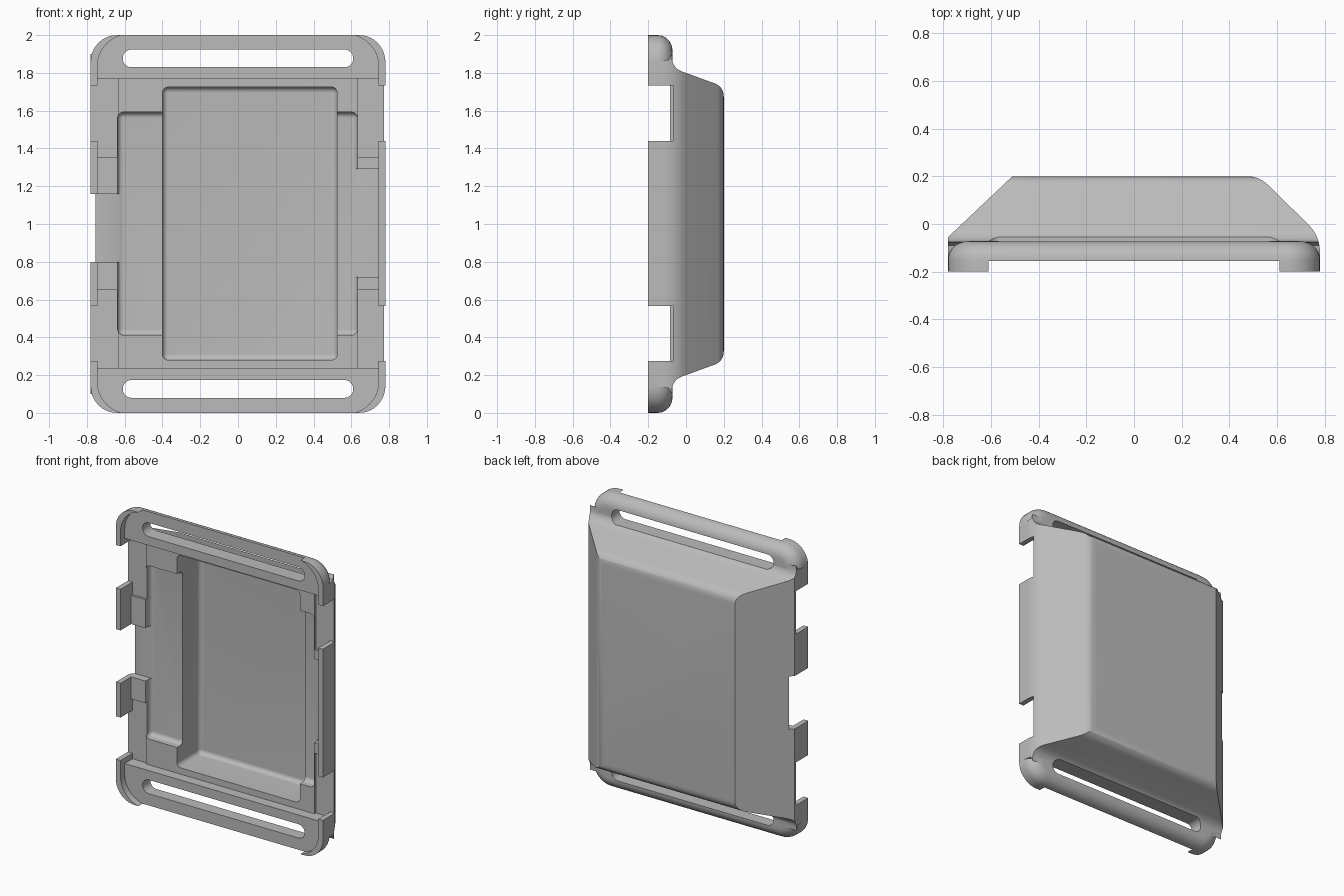
import bpy, bmesh, math
from mathutils import Vector

cube = bpy.data.objects.get("Cube")
if cube:
    bpy.data.objects.remove(cube, do_unlink=True)

grey = bpy.data.materials.new("light_grey")
grey.use_nodes = True
grey.diffuse_color = (0.5, 0.5, 0.5, 1)
grey.node_tree.nodes["Principled BSDF"].inputs["Base Color"].default_value = (0.5, 0.5, 0.5, 1)


def loft(name, rings):
    """Closed solid skinned through rings of equal point count."""
    bm = bmesh.new()
    loops = [[bm.verts.new(p) for p in ring] for ring in rings]
    n = len(loops[0])
    for a, b in zip(loops, loops[1:]):
        for i in range(n):
            j = (i + 1) % n
            bm.faces.new((a[i], a[j], b[j], b[i]))
    bm.faces.new(loops[0])
    bm.faces.new(loops[-1])
    bmesh.ops.recalc_face_normals(bm, faces=bm.faces)
    mesh = bpy.data.meshes.new(name)
    bm.to_mesh(mesh)
    bm.free()
    mesh.materials.append(grey)
    obj = bpy.data.objects.new(name, mesh)
    bpy.context.collection.objects.link(obj)
    return obj


def rounded_path(points, steps=8):
    """Each point is (u, v, d), d being the length trimmed off its corner."""
    out = []
    for i, (u, v, d) in enumerate(points):
        p = Vector((u, v))
        if not d:
            out.append(p)
            continue
        before = Vector(points[i - 1][:2])
        after = Vector(points[(i + 1) % len(points)][:2])
        a = p + (before - p).normalized() * d
        b = p + (after - p).normalized() * d
        for k in range(steps + 1):
            t = k / steps
            out.append(a * (1 - t) ** 2 + p * 2 * t * (1 - t) + b * t * t)
    return out


def rounded_rect(x0, x1, z0, z1, r, y, steps=10):
    ring = []
    corners = [(x1 - r, z1 - r), (x0 + r, z1 - r), (x0 + r, z0 + r), (x1 - r, z0 + r)]
    for q, (cx, cz) in enumerate(corners):
        for k in range(steps + 1):
            t = (q + k / steps) * math.pi / 2
            ring.append((cx + r * math.cos(t), y, cz + r * math.sin(t)))
    return ring


def slab(name, x0, x1, z0, z1, r, y0, y1, edge=0):
    """Rounded slab whose rear rim is rounded by edge."""
    rings = [rounded_rect(x0, x1, z0, z1, r, y0)]
    for k in range(9 if edge else 1):
        t = k * math.pi / 16
        d = edge * (1 - math.cos(t))
        y = y1 - edge + edge * math.sin(t)
        rings.append(rounded_rect(x0 + d, x1 - d, z0 + d, z1 - d, r - d, y))
    return loft(name, rings)


def box(name, x0, x1, y1, z0, z1):
    """Block reaching from well before the front back to y1."""
    return loft(name, [[(x0, y, z0), (x1, y, z0), (x1, y, z1), (x0, y, z1)] for y in (-0.4, y1)])


def combine(target, tool, operation):
    tool.hide_render = True
    mod = target.modifiers.new(operation.lower(), 'BOOLEAN')
    mod.operation = operation
    mod.solver = 'EXACT'
    mod.object = tool
    bpy.context.view_layer.objects.active = target
    bpy.ops.object.modifier_apply(modifier=mod.name)
    bpy.data.objects.remove(tool, do_unlink=True)


# Flat shell with softly rounded rear rim
case = slab("case_shell", -0.78, 0.78, 0, 2, 0.14, -0.2, -0.072, 0.08)

# Rear hump: side profile crossed with plan profile
upper = [(-0.16, 1.86, 0), (-0.09, 1.87, 0), (-0.075, 1.9, 0),
         (-0.075, 1.827, 0.06), (0.2, 1.727, 0.055)]
lower = [(y, 2 - z, d) for y, z, d in reversed(upper)]
side = rounded_path(upper + lower)
hump = loft("hump", [[(x, p.x, p.y) for p in side] for x in (-1, 1)])
plan = rounded_path([(-0.78, -0.18, 0), (0.78, -0.18, 0), (0.78, -0.05, 0.07),
                     (0.525, 0.2, 0.05), (-0.51, 0.2, 0), (-0.78, -0.055, 0)])
combine(hump, loft("plan", [[(p.x, p.y, z) for p in plan] for z in (-0.1, 2.1)]), 'INTERSECT')
combine(case, hump, 'UNION')

# Front recesses and stepped pockets
cutters = [
    slab("front_recess", -0.745, 0.745, -0.004, 2.004, 0.17, -0.4, -0.155),
    box("device_recess", -0.745, 0.745, -0.085, 0.237, 1.77),
    slab("shallow_pocket", -0.637, 0.633, 0.412, 1.592, 0.031, -0.4, -0.025, 0.03),
    slab("deep_pocket", -0.4, 0.525, 0.28, 1.725, 0.031, -0.4, 0.16, 0.03),
    box("right_notch", -0.9, -0.6, -0.03, 0.8, 1.16),
    box("left_channel", 0.6, 0.743, -0.03, 0.72, 1.29),
]

# Side strips, side windows and strap slots
for s in (-1, 1):
    for low, high, w0, w1 in ((0.237, 0.65, 0.275, 0.567), (1.355, 1.77, 1.733, 1.44)):
        xs = sorted((s * 0.635, s * 0.745))
        cutters.append(box("side_strip", xs[0], xs[1], -0.07, low, high))
        xs = sorted((s * 0.744, s * 0.9))
        cutters.append(box("side_window", xs[0], xs[1], -0.07, min(w0, w1), max(w0, w1)))
for z in (0.127, 1.877):
    cutters.append(slab("strap_slot", -0.61, 0.61, z - 0.047, z + 0.047, 0.0465, -0.4, 0.1))

for cutter in cutters:
    combine(case, cutter, 'DIFFERENCE')

# Smooth curved areas, keep crisp edges
bpy.ops.object.select_all(action='DESELECT')
case.select_set(True)
bpy.context.view_layer.objects.active = case
bpy.ops.object.shade_smooth_by_angle(angle=math.radians(30))
